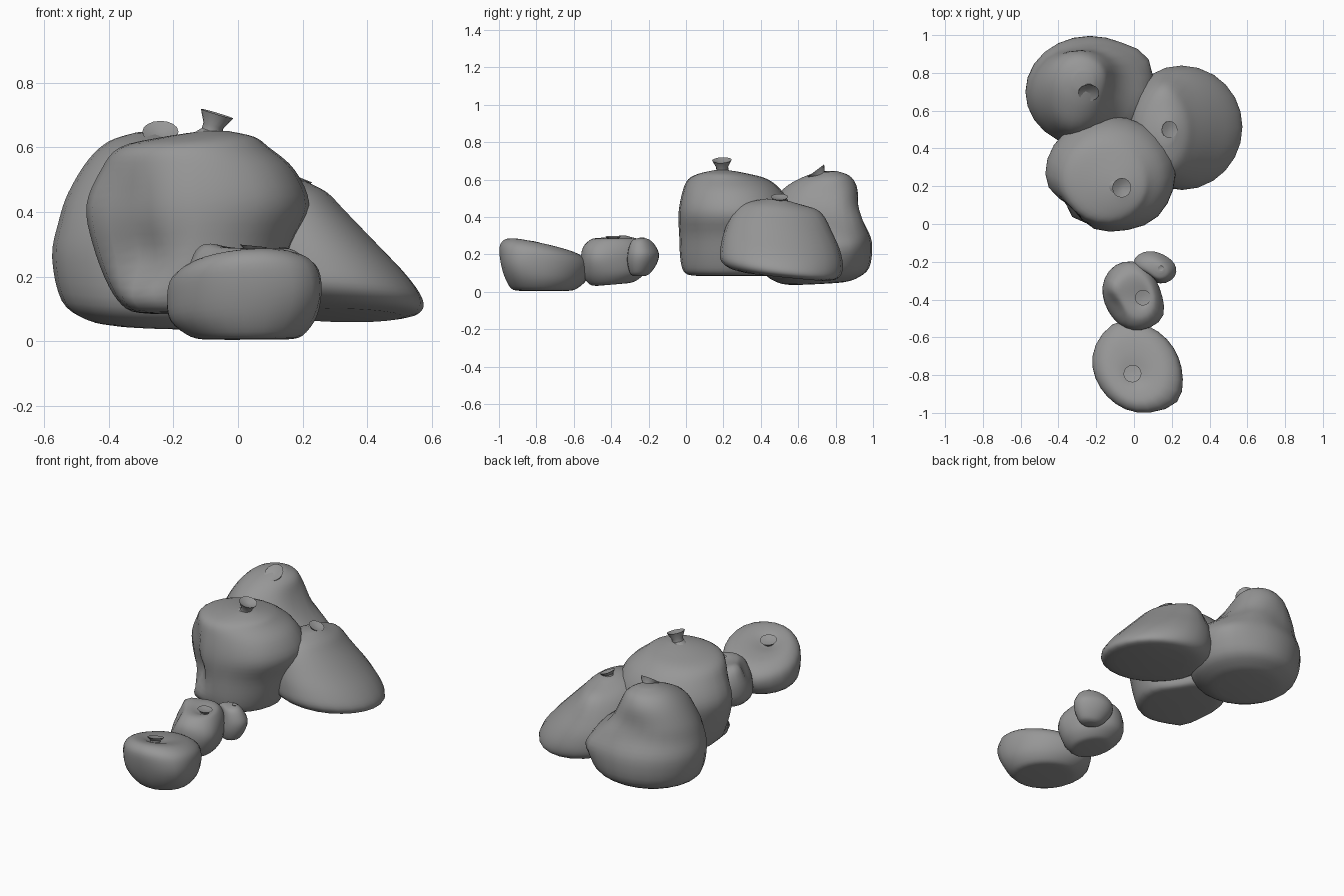
import bpy, bmesh, math
from mathutils import Vector

old = bpy.data.objects.get("Cube")
if old:
    bpy.data.objects.remove(old)

grey = bpy.data.materials.new("bag_grey")
grey.use_nodes = True
grey.diffuse_color = (0.31, 0.31, 0.31, 1)
bsdf = grey.node_tree.nodes["Principled BSDF"]
bsdf.inputs["Base Color"].default_value = grey.diffuse_color
bsdf.inputs["Roughness"].default_value = 0.6


def loft(name, rings, angle):
    """Skin closed rings of points from bottom to top and cap both ends."""
    bm = bmesh.new()
    loops = [[bm.verts.new(p) for p in ring] for ring in rings]
    n = len(loops[0])
    for low, high in zip(loops, loops[1:]):
        for i in range(n):
            j = (i + 1) % n
            bm.faces.new((low[i], low[j], high[j], high[i]))
    for loop in (loops[0], loops[-1]):
        mid = bm.verts.new(sum((v.co for v in loop), Vector()) / n)
        for i in range(n):
            bm.faces.new((loop[i], loop[(i + 1) % n], mid))
    bmesh.ops.recalc_face_normals(bm, faces=bm.faces)
    mesh = bpy.data.meshes.new(name)
    bm.to_mesh(mesh)
    bm.free()
    mesh.materials.append(grey)
    obj = bpy.data.objects.new(name, mesh)
    bpy.context.collection.objects.link(obj)
    bpy.ops.object.select_all(action='DESELECT')
    obj.select_set(True)
    bpy.context.view_layer.objects.active = obj
    bpy.ops.object.shade_smooth_by_angle(angle=math.radians(angle))


def smooth_path(keys, steps=4):
    """Catmull-Rom through the key sections."""
    keys = [Vector(k) for k in keys]
    padded = [keys[0]] + keys + [keys[-1]]
    out = []
    for a, b, c, d in zip(padded, padded[1:], padded[2:], padded[3:]):
        for s in range(steps):
            t = s / steps
            out.append(b + (c - a) * (t / 2) + (a * 2 - b * 5 + c * 4 - d) * (t * t / 2)
                       + (b * 3 - a - c * 3 + d) * (t ** 3 / 2))
    return out + [keys[-1]]


def bag(name, keys, stretch=(0, 0), tilt=(0, 0), slope=(0, 0), dents=(), sides=24):
    """Sections are z, centre x, centre y, radius x, radius y.
    stretch = amount and direction, tilt scales height, slope shears it,
    dents = (place, reach, push)."""
    mid = keys[len(keys) // 2]
    rings = []
    for z, cx, cy, rx, ry in smooth_path(keys):
        ring = []
        for i in range(sides):
            a = math.tau * i / sides
            r = 1 + stretch[0] * math.cos(2 * (a - math.radians(stretch[1])))
            p = Vector((cx + rx * r * math.cos(a), cy + ry * r * math.sin(a), z))
            dx, dy = p.x - mid[1], p.y - mid[2]
            p.z = z * (1 + tilt[0] * dx + tilt[1] * dy) + slope[0] * dx + slope[1] * dy
            move = Vector()
            for place, reach, push in dents:
                move += Vector(push) * math.exp(-((p - Vector(place)).length / reach) ** 2)
            ring.append(p + move)
        rings.append(ring)
    loft(name, rings, 50)


def knot(name, base, normal, radius, height):
    """Gathered neck that flares to a shallow cup."""
    turn = Vector((0, 0, 1)).rotation_difference(Vector(normal))
    rings = []
    for r, h in ((1.1, -0.2), (0.62, 0.2), (0.62, 0.45), (1, 1), (0.9, 0.97), (0.3, 0.8)):
        rings.append([Vector(base) + turn @ Vector((r * radius * math.cos(math.tau * i / 16),
                      r * radius * math.sin(math.tau * i / 16), h * height)) for i in range(16)])
    loft(name, rings, 35)


# Three large bags at the back
bag("large_front_bag", [
    (.085, -.12, .26, .16, .2), (.1, -.125, .26, .22, .265), (.17, -.135, .26, .265, .29),
    (.3, -.14, .26, .31, .297), (.42, -.125, .265, .345, .305), (.53, -.125, .25, .3, .27),
    (.6, -.135, .225, .23, .215), (.632, -.09, .2, .14, .13), (.65, -.07, .19, .04, .04)],
    dents=[((-.34, .05, .12), .08, (-.03, -.04, -.01)), ((-.33, .04, .27), .1, (.045, .05, 0)),
           ((-.38, .06, .43), .12, (.035, .035, 0)), ((.08, .45, .14), .13, (-.04, -.04, 0)),
           ((.1, .02, .45), .12, (.01, -.01, 0))])
bag("large_back_bag", [
    (.045, -.24, .7, .15, .15), (.06, -.24, .7, .23, .21), (.115, -.235, .7, .31, .28),
    (.25, -.235, .7, .34, .295), (.36, -.245, .69, .31, .27), (.45, -.28, .705, .245, .23),
    (.55, -.285, .73, .18, .185), (.61, -.275, .75, .125, .125), (.64, -.265, .755, .05, .05)],
    slope=(-.03, .05),
    dents=[((.03, .8, .4), .15, (0, .02, -.04)), ((.06, .88, .25), .1, (.02, .02, 0)),
           ((-.13, .72, .5), .1, (-.02, .02, -.03)),
           ((-.3, .97, .42), .1, (0, -.02, 0)), ((-.33, .55, .5), .12, (0, -.03, .01))])
bag("large_left_bag", [
    (.085, .32, .53, .19, .21), (.1, .3, .52, .265, .285), (.14, .267, .51, .303, .325),
    (.21, .235, .51, .287, .325), (.3, .195, .505, .24, .298), (.4, .165, .49, .17, .24),
    (.455, .165, .49, .115, .175), (.49, .175, .49, .04, .06)],
    slope=(-.02, -.1), dents=[((.16, .7, .38), .09, (0, .015, .02))])

# Three small bags in front
bag("small_front_bag", [
    (.005, .03, -.77, .12, .12), (.015, .025, -.765, .175, .165), (.07, .015, -.76, .228, .205),
    (.15, .015, -.76, .24, .228), (.21, .015, -.765, .225, .222), (.245, .01, -.77, .17, .175),
    (.247, .005, -.78, .1, .1), (.232, 0, -.8, .04, .04)],
    stretch=(.07, 125), tilt=(.3, -.85),
    dents=[((.2, -.95, .15), .12, (.035, -.01, 0)), ((-.08, -.55, .1), .1, (0, .02, 0))])
bag("small_middle_bag", [
    (.04, -.01, -.39, .07, .08), (.05, -.01, -.39, .11, .12), (.1, -.015, -.38, .152, .165),
    (.18, -.01, -.38, .158, .175), (.24, 0, -.38, .138, .165), (.28, .01, -.38, .105, .125),
    (.288, .02, -.38, .07, .08), (.278, .04, -.39, .03, .03)],
    stretch=(.07, 120), tilt=(-.15, -.35), slope=(0, .1),
    dents=[((-.12, -.33, .27), .06, (-.01, 0, .025)), ((.12, -.48, .18), .09, (.025, -.01, 0)),
           ((-.12, -.46, .24), .08, (.025, .02, 0))])
bag("small_back_bag", [
    (.085, .115, -.25, .035, .035), (.1, .115, -.245, .065, .055), (.15, .11, -.235, .098, .08),
    (.2, .11, -.23, .108, .087), (.245, .11, -.235, .092, .073), (.275, .12, -.24, .06, .05),
    (.287, .135, -.238, .02, .02)],
    stretch=(.12, -35), dents=[((.05, -.3, .22), .06, (.02, .03, 0))])

# Tied necks
knot("large_front_knot", (-.085, .195, .637), (.3, -.05, 1), .052, .07)
knot("large_back_knot", (-.24, .73, .6), (0, -.6, .8), .056, .06)
knot("large_left_knot", (.175, .5, .475), (.4, 0, 1), .045, .035)
knot("small_front_knot", (-.005, -.8, .23), (-.1, .25, 1), .048, .032)
knot("small_middle_knot", (.045, -.39, .27), (.1, 0, 1), .042, .025)
knot("small_back_knot", (.14, -.235, .275), (.1, 0, 1), .015, .015)
